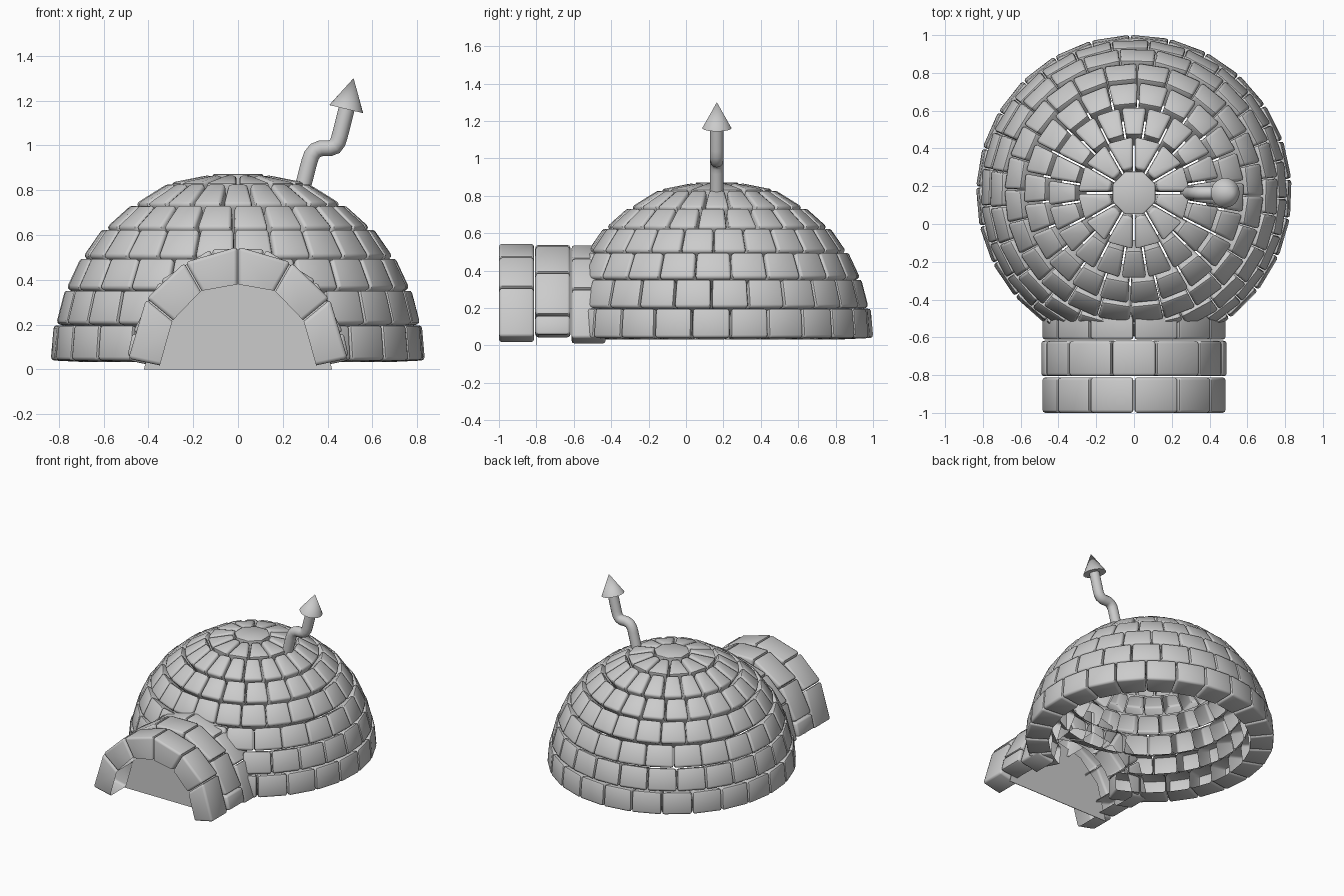
import bpy, bmesh, math
from mathutils import Vector

if "Cube" in bpy.data.objects:
    bpy.data.objects.remove(bpy.data.objects["Cube"])

CY = 0.165  # dome centre in y


def add_block(bm, outer, inner):
    """Brick from an outer and an inner polygon; the hidden inner face is left open."""
    o = [bm.verts.new(p) for p in outer]
    i = [bm.verts.new(p) for p in inner]
    n = len(o)
    faces = [bm.faces.new(o)]
    for k in range(n):
        faces.append(bm.faces.new((o[k], i[k], i[(k + 1) % n], o[(k + 1) % n])))
    back = bm.faces.new(i[::-1])
    bmesh.ops.recalc_face_normals(bm, faces=faces + [back])
    bm.faces.remove(back)


def finish(bm, name, bevel=0.016):
    if bevel:
        edges = [e for e in bm.edges if len(e.link_faces) == 2]
        bmesh.ops.bevel(bm, geom=edges, offset=bevel, segments=2, profile=0.5,
                        affect='EDGES', clamp_overlap=True)
    me = bpy.data.meshes.new(name)
    bm.to_mesh(me)
    bm.free()
    ob = bpy.data.objects.new(name, me)
    bpy.context.collection.objects.link(ob)
    bpy.ops.object.select_all(action='DESELECT')
    ob.select_set(True)
    bpy.context.view_layer.objects.active = ob
    bpy.ops.object.shade_smooth_by_angle(angle=math.radians(50))
    return ob


# Dome rows: bottom radius, bottom z, top radius, top z, brick count, phase
rows = [
    (0.838, 0.040, 0.824, 0.200, 25, 0.35),
    (0.815, 0.204, 0.775, 0.357, 25, 0.85),
    (0.770, 0.361, 0.705, 0.500, 24, 0.40),
    (0.692, 0.504, 0.605, 0.630, 24, 0.90),
    (0.590, 0.634, 0.475, 0.737, 22, 0.35),
    (0.460, 0.741, 0.312, 0.832, 20, 0.50),
    (0.302, 0.834, 0.130, 0.868, 12, 0.00),
]
for idx, (r0, z0, r1, z1, n, ph) in enumerate(rows):
    bm = bmesh.new()
    step = 2 * math.pi / n
    for k in range(n):
        a, b = (k + ph) * step, (k + 1 + ph) * step
        mid = (a + b) / 2
        # leave the passage from the tunnel open
        if idx < 2 and math.sin(mid) < 0 and abs(r0 * math.cos(mid)) < 0.34:
            continue
        gap = 0.003 if idx < 4 else 0.006

        def pt(r, z, ang, side, s=1.0):
            ang += side * gap / r
            return Vector((r * math.cos(ang) * s, r * math.sin(ang) * s + CY, z * s))
        corners = [(r0, z0, a, 1), (r0, z0, b, -1), (r1, z1, b, -1), (r1, z1, a, 1)]
        add_block(bm, [pt(*c) for c in corners], [pt(*c, 0.81) for c in corners])
    finish(bm, f"dome_row_{idx + 1}")

# Cap stone
bm = bmesh.new()
ring = [(0.124 * math.cos(t), 0.124 * math.sin(t) + CY)
        for t in (2 * math.pi * (k + 0.5) / 8 for k in range(8))]
add_block(bm, [(x, y, 0.872) for x, y in ring],
          [(x * 0.81, (y - CY) * 0.81 + CY, 0.71) for x, y in ring])
finish(bm, "cap_stone", 0.01)

# Tunnel arches: left half joints as (outer x, outer z, inner x, inner z)
even = [(-.490, .045, -.350, .015), (-.410, .315, -.292, .218),
        (-.238, .478, -.165, .350), (0, .548, 0, .380)]
odd = [(-.495, .055, -.360, .040), (-.470, .165, -.335, .125),
       (-.350, .395, -.240, .290), (-.120, .537, -.085, .375)]


def mirrored(half):
    tail = [(-a, b, -c, d) for a, b, c, d in half[::-1] if a != 0]
    return half + tail


def arch(name, half, y0, y1, drop=0.0):
    bm = bmesh.new()
    joints = mirrored(half)
    for p, q in zip(joints, joints[1:]):
        d = (Vector(q[:2]) - Vector(p[:2])).normalized() * 0.003
        P, Q = (p[0] + d.x, p[1] + d.y - drop), (q[0] - d.x, q[1] - d.y - drop)
        p2, q2 = (p[2] + d.x, p[3] + d.y - drop), (q[2] - d.x, q[3] - d.y - drop)

        def quad(u, v):
            return [(u[0], y0, u[1]), (v[0], y0, v[1]), (v[0], y1, v[1]), (u[0], y1, u[1])]
        add_block(bm, quad(P, Q), quad(p2, q2))
    finish(bm, name)


arch("tunnel_arch_front", even, -1.0, -0.812)
arch("tunnel_arch_middle", odd, -0.806, -0.618)
arch("tunnel_arch_back", even, -0.612, -0.43, 0.008)

# Door panel, tucked behind the front arch
bm = bmesh.new()
shape = [(-.42, 0), (-.35, .265), (-.2, .41), (0, .46), (.2, .41), (.35, .265), (.42, 0)]
face = bm.faces.new([bm.verts.new((x, -0.80, z)) for x, z in shape])
ext = bmesh.ops.extrude_face_region(bm, geom=[face])
for v in ext["geom"]:
    if isinstance(v, bmesh.types.BMVert):
        v.co.y += 0.004
bmesh.ops.recalc_face_normals(bm, faces=bm.faces[:])
finish(bm, "door_panel", 0)

# Chimney pipe
path = [(.278, .77), (.318, .925), (.328, .955), (.345, .977), (.37, .987), (.41, .987),
        (.432, .995), (.446, 1.015), (.455, 1.045), (.488, 1.175)]
cu = bpy.data.curves.new("chimney_pipe", 'CURVE')
cu.dimensions = '3D'
cu.bevel_depth = 0.036
cu.bevel_resolution = 4
cu.use_fill_caps = True
sp = cu.splines.new('POLY')
sp.points.add(len(path) - 1)
for p, (x, z) in zip(sp.points, path):
    p.co = (x, CY, z, 1)
sp.use_smooth = True
bpy.context.collection.objects.link(bpy.data.objects.new("chimney_pipe", cu))

# Chimney cone top
base, tip = Vector((.483, CY, 1.162)), Vector((.516, CY, 1.30))
axis = tip - base
bpy.ops.mesh.primitive_cone_add(vertices=24, radius1=0.078, radius2=0, depth=axis.length,
                                location=(base + tip) / 2,
                                rotation=axis.to_track_quat('Z', 'Y').to_euler())
bpy.context.object.name = "chimney_cone"
bpy.ops.object.shade_smooth_by_angle(angle=math.radians(40))
